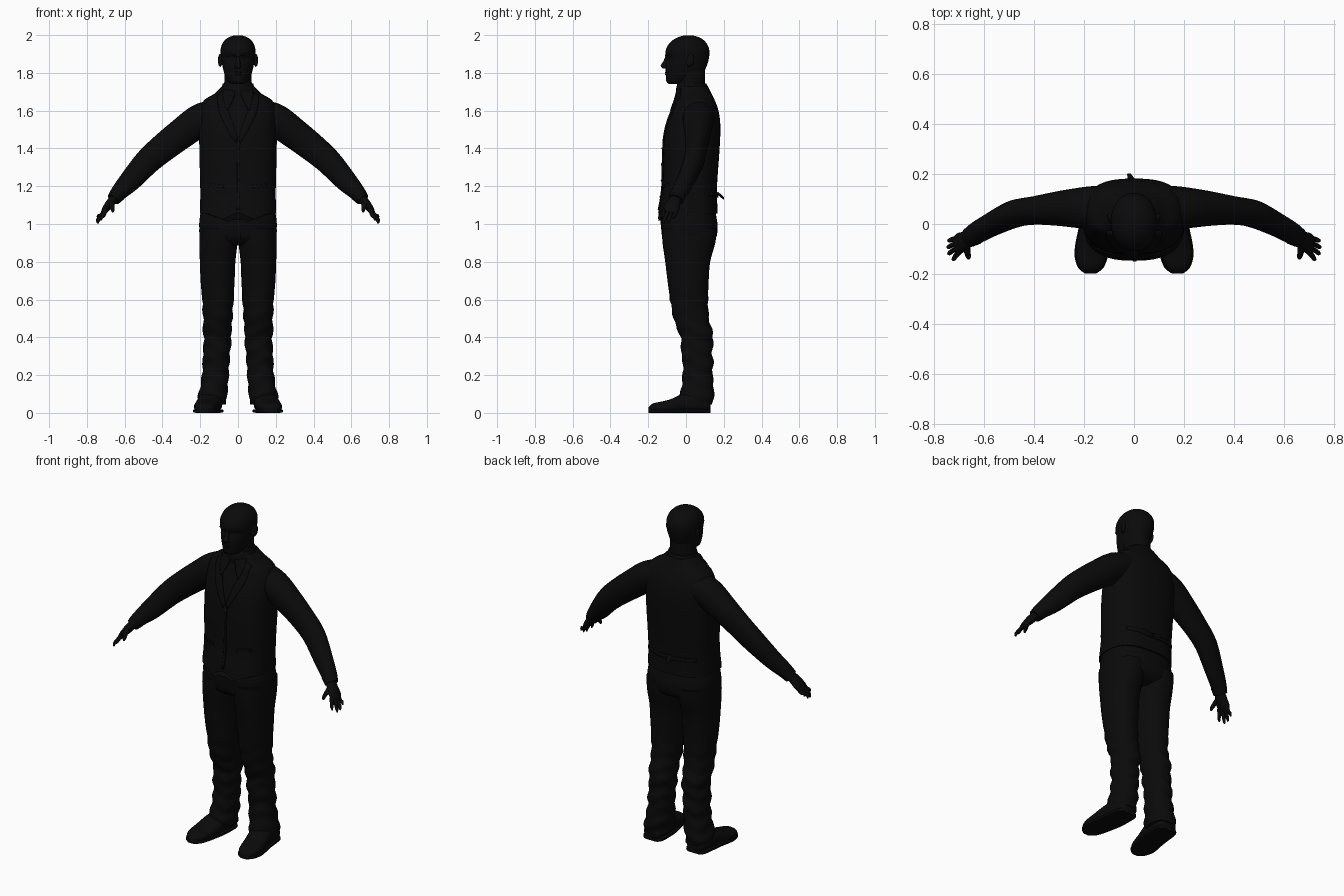
import bpy, bmesh, math
from mathutils import Vector
from mathutils.bvhtree import BVHTree

if "Cube" in bpy.data.objects:
    bpy.data.objects.remove(bpy.data.objects["Cube"])

black = bpy.data.materials.new("matte_black")
black.diffuse_color = (0.003, 0.003, 0.003, 1)
black.use_nodes = True
black.node_tree.nodes["Principled BSDF"].inputs["Base Color"].default_value = black.diffuse_color


def finish(name, bm, mirror=False, angle=50):
    bmesh.ops.recalc_face_normals(bm, faces=bm.faces)
    me = bpy.data.meshes.new(name)
    bm.to_mesh(me)
    bm.free()
    ob = bpy.data.objects.new(name, me)
    bpy.context.collection.objects.link(ob)
    me.materials.append(black)
    if mirror:
        ob.modifiers.new("mirror", 'MIRROR').use_mirror_merge = False
    bpy.ops.object.select_all(action='DESELECT')
    ob.select_set(True)
    bpy.context.view_layer.objects.active = ob
    bpy.ops.object.shade_smooth_by_angle(angle=math.radians(angle))
    return ob


def smooth(st, steps):
    """Catmull-Rom interpolation of a list of number tuples."""
    out = []
    for i in range(len(st) - 1):
        p0, p1, p2, p3 = st[max(i - 1, 0)], st[i], st[i + 1], st[min(i + 2, len(st) - 1)]
        for k in range(steps):
            t = k / steps
            out.append([0.5 * (2 * b + (c - a) * t + (2 * a - 5 * b + 4 * c - d) * t * t
                               + (3 * b - a - 3 * c + d) * t ** 3)
                        for a, b, c, d in zip(p0, p1, p2, p3)])
    return out + [list(st[-1])]


def skin(rings, power=2.0, sides=24):
    """Join superelliptical rings (centre, u, v) into a capped body."""
    bm = bmesh.new()
    loops = []
    for c, u, v in rings:
        loop = []
        for k in range(sides):
            a = 2 * math.pi * k / sides
            co, si = math.cos(a), math.sin(a)
            loop.append(bm.verts.new(c + u * math.copysign(abs(co) ** (2 / power), co)
                                     + v * math.copysign(abs(si) ** (2 / power), si)))
        loops.append(loop)
    for a, b in zip(loops, loops[1:]):
        for k in range(sides):
            j = (k + 1) % sides
            bm.faces.new((a[k], a[j], b[j], b[k]))
    bm.faces.new(loops[0][::-1])
    bm.faces.new(loops[-1])
    return bm


def upright(st, power=2.0, sides=24, steps=3):
    """Stations: z, x centre, half width, front y, back y."""
    return skin([(Vector((x, (f + b) / 2, z)), Vector((w, 0, 0)), Vector((0, (b - f) / 2, 0)))
                 for z, x, w, f, b in smooth(st, steps)], power, sides)


def tube(st, sides=16, steps=3, power=2.0):
    """Stations: x, y, z, radius along y, radius across the bend."""
    s = smooth(st, steps)
    rings = []
    for i, q in enumerate(s):
        t = (Vector(s[min(i + 1, len(s) - 1)][:3]) - Vector(s[max(i - 1, 0)][:3])).normalized()
        u = Vector((0, 1, 0))
        u = (u - t * u.dot(t)).normalized()
        rings.append((Vector(q[:3]), u * q[3], t.cross(u) * q[4]))
    return skin(rings, power, sides)


# Waistcoat body with pointed front hem
bm = upright([(1.055, 0, .202, -.147, .168), (1.12, 0, .2, -.135, .165), (1.2, 0, .2, -.125, .164),
              (1.4, 0, .205, -.12, .178), (1.52, 0, .204, -.103, .182), (1.6, 0, .2, -.075, .172),
              (1.655, 0, .18, -.055, .152), (1.69, 0, .125, -.045, .135), (1.73, 0, .083, -.038, .115)],
             2.6, 40, 4)
for v in bm.verts:
    if v.co.z < 1.07 and v.co.y < 0:
        v.co.z -= .045 * max(0, 1 - abs(abs(v.co.x) - .045) / .11) - (.035 if abs(v.co.x) < .015 else 0)
chest = BVHTree.FromBMesh(bm)
finish("waistcoat", bm)


def strip(name, a, b, lift, mirror=True, side=-1, thick=.008):
    """Cloth strip between two x,z edges, laid on the waistcoat."""
    bm = bmesh.new()
    grid = []
    a, b = smooth(a, 4), smooth(b, 4)
    y = -.04
    for p, q in zip(a, b):
        row = []
        for k in range(6):
            x, z = [m + (n - m) * k / 5 for m, n in zip(p, q)]
            hit = chest.ray_cast(Vector((x, side, z)), Vector((0, -side, 0)))[0]
            y = hit.y if hit else y
            row.append(bm.verts.new((x, y + side * lift, z)))
        grid.append(row)
    for r, s in zip(grid, grid[1:]):
        for k in range(5):
            bm.faces.new((r[k], r[k + 1], s[k + 1], s[k]))
    ob = finish(name, bm, mirror)
    sol = ob.modifiers.new("thickness", 'SOLIDIFY')
    sol.thickness, sol.offset = thick, 0


# Lapels, shirt collar points, front closure, pocket welts, back strap
strip("lapel", [(.075, 1.70), (.05, 1.6), (.0, 1.45)], [(.11, 1.68), (.095, 1.58), (.015, 1.43)], .004)
strip("collar_point", [(.015, 1.70), (.025, 1.66), (.055, 1.60)],
      [(.075, 1.715), (.08, 1.68), (.06, 1.60)], .007)
strip("front_edge", [(-.006, 1.44), (-.004, 1.25), (-.006, 1.075)],
      [(.01, 1.44), (.01, 1.25), (.01, 1.075)], .002, False)
strip("pocket_welt", [(.075, 1.19), (.155, 1.20)], [(.075, 1.205), (.155, 1.215)], .002)
strip("back_strap", [(.0, 1.14), (.16, 1.15)], [(.0, 1.165), (.16, 1.17)], .003, True, 1)
finish("strap_end", tube([(-.01, .165, 1.165, .008, .016), (-.012, .183, 1.15, .006, .014),
                          (-.02, .2, 1.135, .003, .01)], 8))
for i in range(4):
    bm = bmesh.new()
    bmesh.ops.create_uvsphere(bm, u_segments=8, v_segments=6, radius=.007)
    z = 1.4 - i * .085
    bmesh.ops.translate(bm, vec=(.004, chest.ray_cast(Vector((.004, -1, z)), Vector((0, 1, 0)))[0].y - .003, z),
                        verts=bm.verts)
    finish("button_%d" % (i + 1), bm)

# Neck and standing shirt collar
finish("neck", upright([(1.66, 0, .08, -.04, .11), (1.74, 0, .073, -.045, .1), (1.83, 0, .072, -.05, .1)]))
finish("shirt_collar", upright([(1.67, 0, .115, -.05, .135), (1.705, 0, .094, -.054, .122),
                                (1.745, 0, .08, -.045, .108)]))

# Head
bm = upright([(1.742, 0, .028, -.092, -.03), (1.755, 0, .05, -.104, .03), (1.79, 0, .07, -.106, .085),
              (1.83, 0, .081, -.108, .107), (1.87, 0, .088, -.106, .12), (1.905, 0, .092, -.109, .124),
              (1.935, 0, .09, -.102, .12), (1.965, 0, .077, -.08, .102), (1.987, 0, .052, -.047, .073),
              (1.999, 0, .018, -.008, .033)], 2.15, 32, 4)
for v in bm.verts:  # eye sockets
    if v.co.y < -.03:
        d = ((abs(v.co.x) - .036) / .024) ** 2 + ((v.co.z - 1.875) / .016) ** 2
        v.co.y += .012 * math.exp(-d)
finish("head", bm)
finish("nose", skin([(Vector((0, y, z)), Vector((w, 0, 0)), Vector((0, d, 0))) for y, z, w, d in
                     smooth([(-.098, 1.888, .008, .01), (-.105, 1.86, .011, .016), (-.112, 1.838, .017, .022),
                             (-.108, 1.823, .014, .016)], 3)], 2, 12))
for name, z, w in (("upper_lip", 1.803, .027), ("lower_lip", 1.793, .024)):
    finish(name, skin([(Vector((w * s, -.105 + .012 * s * s, z)), Vector((0, .006, 0)),
                        Vector((0, 0, .006 * (1.1 - s * s)))) for s in (-1, -.6, 0, .6, 1)], 2, 8))
finish("brow", skin([(Vector((x, y, z)), Vector((0, .007, 0)), Vector((0, 0, .006))) for x, y, z in
                     ((.012, -.106, 1.892), (.036, -.1, 1.898), (.06, -.082, 1.892))], 2, 8), True)
bm = bmesh.new()
bmesh.ops.create_uvsphere(bm, u_segments=14, v_segments=10, radius=1)
for v in bm.verts:
    x, y, z = v.co
    v.co = (.094 + x * .011 + y * .006, .022 + y * .021 + z * .005, 1.866 + z * .034)
finish("ear", bm, True)

# Sleeved arms
finish("sleeve", tube([(.12, .07, 1.585, .085, .075), (.2, .065, 1.55, .083, .086), (.3, .062, 1.478, .07, .081),
                       (.4, .054, 1.4, .057, .075), (.48, .04, 1.33, .055, .069), (.57, -.002, 1.23, .047, .058),
                       (.63, -.035, 1.168, .044, .044), (.655, -.051, 1.14, .04, .036)], 20, 4), True)
finish("shirt_cuff", tube([(.635, -.04, 1.16, .044, .043), (.66, -.054, 1.13, .04, .036)], 20, 2), True)

# Hands: palm, four fingers, thumb
finish("palm", tube([(.645, -.046, 1.15, .028, .022), (.675, -.066, 1.112, .037, .024),
                     (.7, -.078, 1.08, .043, .019), (.715, -.085, 1.058, .036, .012)], 14), True)
for name, y0, y1, dx, tip in (("index_finger", -.112, -.14, -.015, 1.018), ("middle_finger", -.092, -.117, .002, 1.002),
                              ("ring_finger", -.073, -.092, .005, 1.006), ("little_finger", -.055, -.066, .002, 1.026)):
    finish(name, tube([(.7, y0, 1.078, .011, .013), (.722 + dx * .6, (y0 + y1) / 2, 1.045, .01, .011),
                       (.737 + dx, y1, tip + .018, .009, .009), (.74 + dx, y1, tip, .004, .004)], 8), True)
finish("thumb", tube([(.672, -.085, 1.115, .017, .017), (.668, -.112, 1.098, .013, .014),
                      (.663, -.132, 1.075, .01, .01), (.664, -.137, 1.062, .004, .005)], 8), True)

# Trousers: seat and legs with soft folds at the shins
finish("trouser_seat", upright([(.885, 0, .12, -.07, .1), (.92, 0, .196, -.118, .155), (.98, 0, .205, -.131, .168),
                                (1.03, 0, .203, -.133, .162), (1.1, 0, .19, -.115, .15)], 2.5, 36))
bm = upright([(.98, .103, .1, -.128, .165), (.9, .104, .101, -.124, .155), (.8, .108, .094, -.11, .128),
              (.7, .108, .09, -.098, .12), (.6, .107, .083, -.084, .117), (.5, .107, .077, -.066, .121),
              (.43, .11, .074, -.04, .14), (.38, .108, .072, -.025, .144), (.32, .114, .071, -.026, .138),
              (.26, .116, .07, -.015, .145), (.2, .12, .07, -.018, .14), (.13, .128, .073, -.024, .148),
              (.08, .137, .076, -.036, .146), (.045, .138, .073, -.03, .142)], 2.2, 28, 4)
for v in bm.verts:
    if v.co.z < .62:
        a = math.atan2(v.co.y - .05, v.co.x - .115)
        k = .004 * math.sin(v.co.z * 75 + 2 * math.sin(a * 2))
        v.co.x += k * math.cos(a)
        v.co.y += k * math.sin(a)
finish("trouser_leg", bm, True)
finish("fly_seam", upright([(.92, .008, .008, -.126, -.11), (1.04, .004, .008, -.138, -.12)], 2, 8), False)


# Shoes with soles: y, x centre, half width, height
shoe = [(.13, .143, .04, .07), (.11, .143, .058, .09), (.05, .146, .064, .11), (-.02, .152, .066, .1),
        (-.08, .164, .066, .073), (-.13, .171, .062, .06), (-.175, .173, .046, .05), (-.198, .174, .018, .03)]
for name, grow, top in (("shoe", 0, 1), ("sole", .005, 0)):
    finish(name, skin([(Vector((x, y, h / 2)), Vector((w + grow, 0, 0)), Vector((0, 0, h / 2)))
                       for y, x, w, h in ((y, x, w, h if top else .02) for y, x, w, h in smooth(shoe, 3))],
                      2.4 if top else 5, 20), True)
